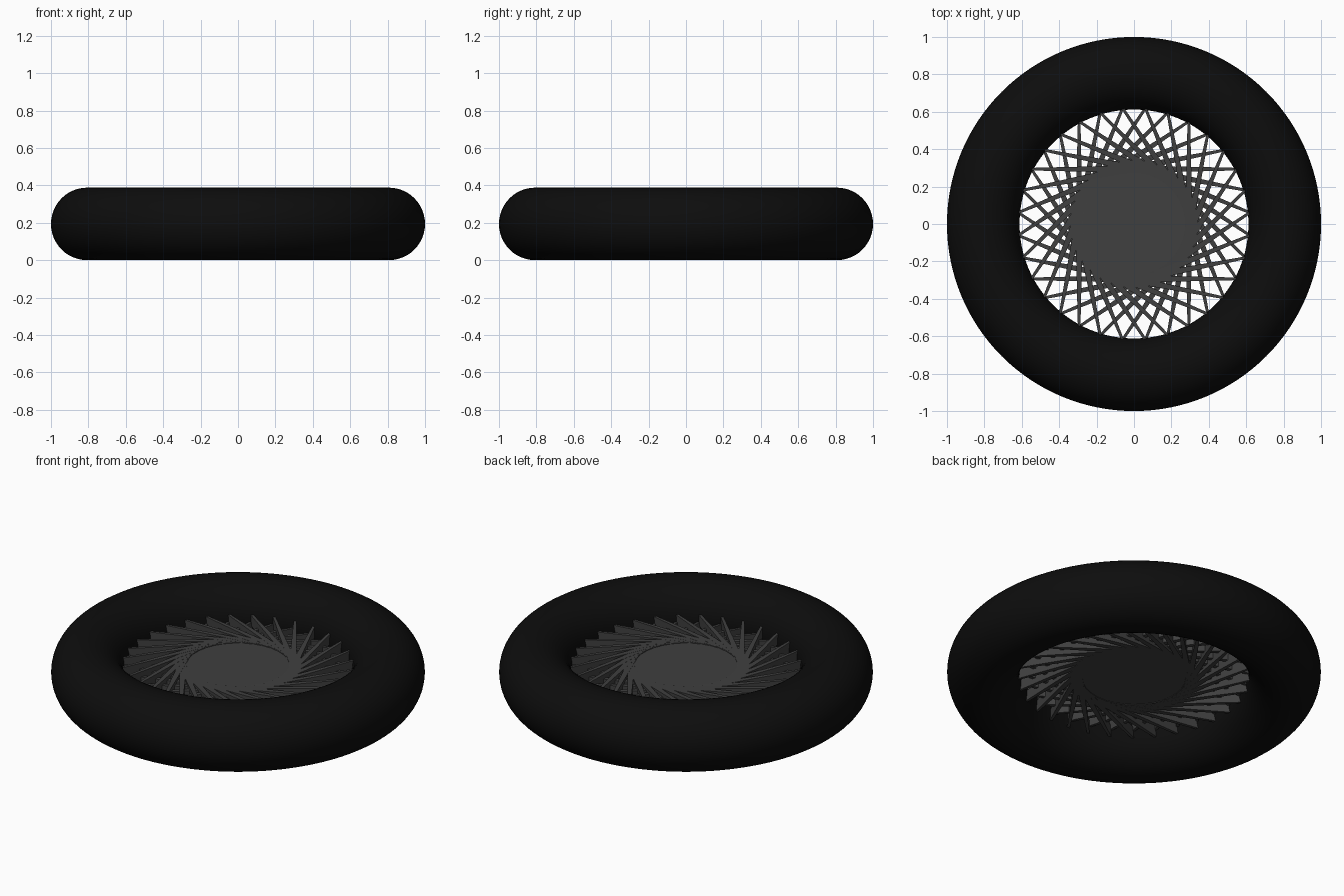
import bpy, math
from mathutils import Matrix, Vector

if "Cube" in bpy.data.objects:
    bpy.data.objects.remove(bpy.data.objects["Cube"])

def material(name, v):
    m = bpy.data.materials.new(name)
    m.diffuse_color = (v, v, v, 1)
    m.use_nodes = True
    m.node_tree.nodes["Principled BSDF"].inputs["Base Color"].default_value = m.diffuse_color
    return m

black = material("rubber_black", 0.004)
grey = material("metal_grey", 0.05)
Z = 0.194

# Smooth round tyre
bpy.ops.mesh.primitive_torus_add(major_radius=0.806, minor_radius=0.194,
    major_segments=128, minor_segments=48, location=(0, 0, Z))
tyre = bpy.context.object
tyre.name = "tyre"
tyre.data.materials.append(black)
bpy.ops.object.shade_smooth()

# Flat hub disc
bpy.ops.mesh.primitive_cylinder_add(vertices=64, radius=0.285, depth=0.084, location=(0, 0, Z))
hub = bpy.context.object
hub.name = "hub"
hub.data.materials.append(grey)
bpy.ops.object.shade_smooth_by_angle()

# Crossing spokes: tilted chords, thick in the middle and narrow at the rim
N, STEPS, R = 32, 11, 0.622
half = math.pi * STEPS / N
offset, length = R * math.cos(half), R * math.sin(half)
verts, faces = [], []
for i in range(N):
    rot = Matrix.Rotation(2 * math.pi * i / N, 4, 'Z')
    base = len(verts)
    for t, w, h in ((-1, 0.007, 0.03), (0, 0.02, 0.045), (1, 0.007, 0.03)):
        for sx, sz in ((-1, -1), (1, -1), (1, 1), (-1, 1)):
            p = Vector((offset + sx * w, t * length, Z + 0.02 * t + sz * h))
            verts.append(rot @ p)
    for s in (0, 4):
        for k in range(4):
            n = (k + 1) % 4
            faces.append([base + s + k, base + s + n, base + s + 4 + n, base + s + 4 + k])
    faces += [[base + 3, base + 2, base + 1, base], [base + 8, base + 9, base + 10, base + 11]]
mesh = bpy.data.meshes.new("spokes")
mesh.from_pydata(verts, [], faces)
mesh.materials.append(grey)
spokes = bpy.data.objects.new("spokes", mesh)
bpy.context.collection.objects.link(spokes)
